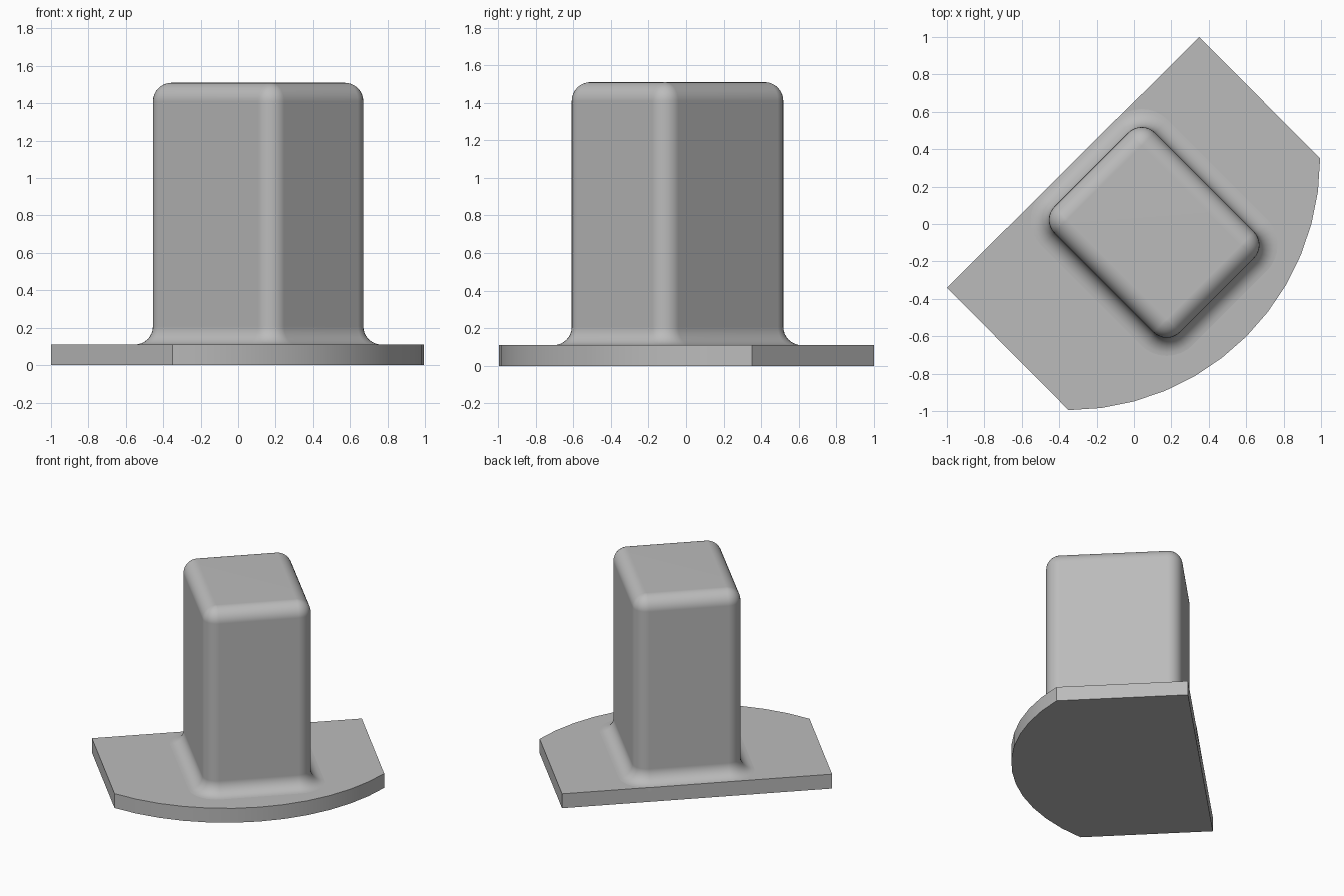
import bpy
import bmesh
import math
from mathutils import Matrix, Vector

cube = bpy.data.objects.get("Cube")
if cube:
    bpy.data.objects.remove(cube, do_unlink=True)

# One plain grey material
grey = bpy.data.materials.new("plain_grey")
grey.use_nodes = True
colour = (0.5, 0.5, 0.5, 1.0)
grey.diffuse_color = colour
grey.node_tree.nodes["Principled BSDF"].inputs["Base Color"].default_value = colour

PLATE_TOP = 0.11
POST_TOP = 1.51


def arc(cx, cy, radius, start, end, steps):
    """Points along a circular arc, angles in degrees."""
    angles = [math.radians(start + (end - start) * i / steps) for i in range(steps + 1)]
    return [(cx + radius * math.cos(a), cy + radius * math.sin(a)) for a in angles]


def finish(name, bm):
    """Turn a bmesh into a smooth-shaded object with crisp flat faces."""
    bmesh.ops.remove_doubles(bm, verts=bm.verts, dist=0.0005)
    bmesh.ops.recalc_face_normals(bm, faces=bm.faces)
    mesh = bpy.data.meshes.new(name)
    bm.to_mesh(mesh)
    bm.free()
    mesh.materials.append(grey)
    obj = bpy.data.objects.new(name, mesh)
    bpy.context.collection.objects.link(obj)
    bpy.ops.object.select_all(action="DESELECT")
    obj.select_set(True)
    bpy.context.view_layer.objects.active = obj
    bpy.ops.object.shade_smooth_by_angle(angle=math.radians(30))
    weighted = obj.modifiers.new("even_normals", "WEIGHTED_NORMAL")
    weighted.keep_sharp = True
    return obj


# Base plate: straight back and sides, quarter-circle front
outline = [(0.35, 1.0), (-1.0, -0.34)] + arc(-0.35, 0.35, 1.345, -90, 0, 12)
bm = bmesh.new()
bottom = bm.faces.new([bm.verts.new((x, y, 0)) for x, y in outline])
extruded = bmesh.ops.extrude_face_region(bm, geom=[bottom], use_keep_orig=True)
top_verts = [v for v in extruded["geom"] if isinstance(v, bmesh.types.BMVert)]
bmesh.ops.translate(bm, verts=top_verts, vec=(0, 0, PLATE_TOP))
finish("base_plate", bm)

# Post: rounded rectangle rings, lofted through foot fillet, wall and rounded top
HALF_U, HALF_V = 0.28, 0.375
ROUND, FILLET = 0.1, 0.097
STEPS = 8
profile = [(ROUND + FILLET, PLATE_TOP - 0.03)]
profile += arc(ROUND + FILLET, PLATE_TOP + FILLET, FILLET, 270, 180, STEPS)
profile += arc(0, POST_TOP - ROUND, ROUND, 0, 90, STEPS)

place = Matrix.Translation((0.108, -0.045, 0)) @ Matrix.Rotation(math.radians(45), 4, "Z")
corners = [(1, 1, 0), (-1, 1, 90), (-1, -1, 180), (1, -1, 270)]
bm = bmesh.new()
rings = []
for radius, z in profile:
    ring = []
    for su, sv, start in corners:
        for u, v in arc(su * HALF_U, sv * HALF_V, max(radius, 0), start, start + 90, STEPS):
            ring.append(bm.verts.new(place @ Vector((u, v, z))))
    rings.append(ring)
for low, high in zip(rings, rings[1:]):
    for i in range(len(low)):
        j = (i + 1) % len(low)
        bm.faces.new((low[i], low[j], high[j], high[i]))
bm.faces.new(rings[0])
bm.faces.new(rings[-1])
finish("post", bm)
